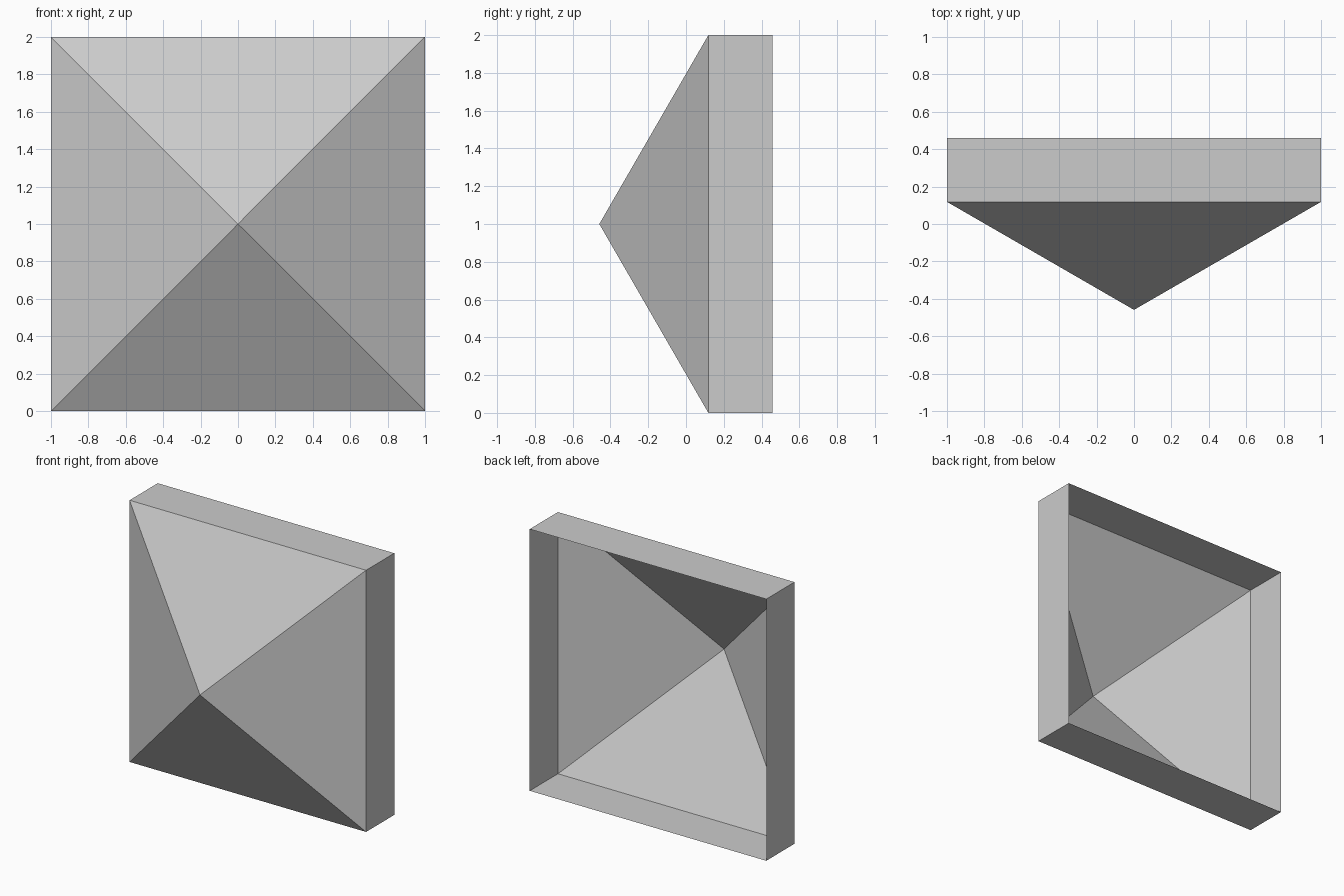
import bpy, bmesh
from mathutils import Vector, Matrix
from math import radians, sqrt, tan

if "Cube" in bpy.data.objects:
    bpy.data.objects.remove(bpy.data.objects["Cube"])

HALF = 1.0                          # half of the square's side
BACK = 0.459                        # open back plane; the apex is at -BACK
POINT = HALF * tan(radians(30))     # height of the pyramid
RIM = POINT - BACK                  # y where the pyramid meets the side walls

bm = bmesh.new()

# Pyramid front: uncapped four-sided cone, turned square and pointed towards -y
place = (Matrix.Translation((0, RIM - POINT / 2, HALF))
         @ Matrix.Rotation(radians(90), 4, 'X')
         @ Matrix.Rotation(radians(45), 4, 'Z'))
bmesh.ops.create_cone(bm, cap_ends=False, segments=4, radius1=HALF * sqrt(2),
                      radius2=0, depth=POINT, matrix=place)
bmesh.ops.remove_doubles(bm, verts=bm.verts, dist=1e-4)

# Side walls: pull the open border straight back, leaving the back open
border = [e for e in bm.edges if e.is_boundary]
walls = bmesh.ops.extrude_edge_only(bm, edges=border)["geom"]
bmesh.ops.translate(bm, vec=Vector((0, BACK - RIM, 0)),
                    verts=[g for g in walls if isinstance(g, bmesh.types.BMVert)])

# Point all faces outward
bmesh.ops.recalc_face_normals(bm, faces=bm.faces)
front = min(bm.faces, key=lambda f: f.calc_center_median().y)
if front.normal.y > 0:
    bmesh.ops.reverse_faces(bm, faces=bm.faces)

mesh = bpy.data.meshes.new("pyramid_panel")
bm.to_mesh(mesh)
bm.free()
bpy.context.collection.objects.link(bpy.data.objects.new("pyramid_panel", mesh))
